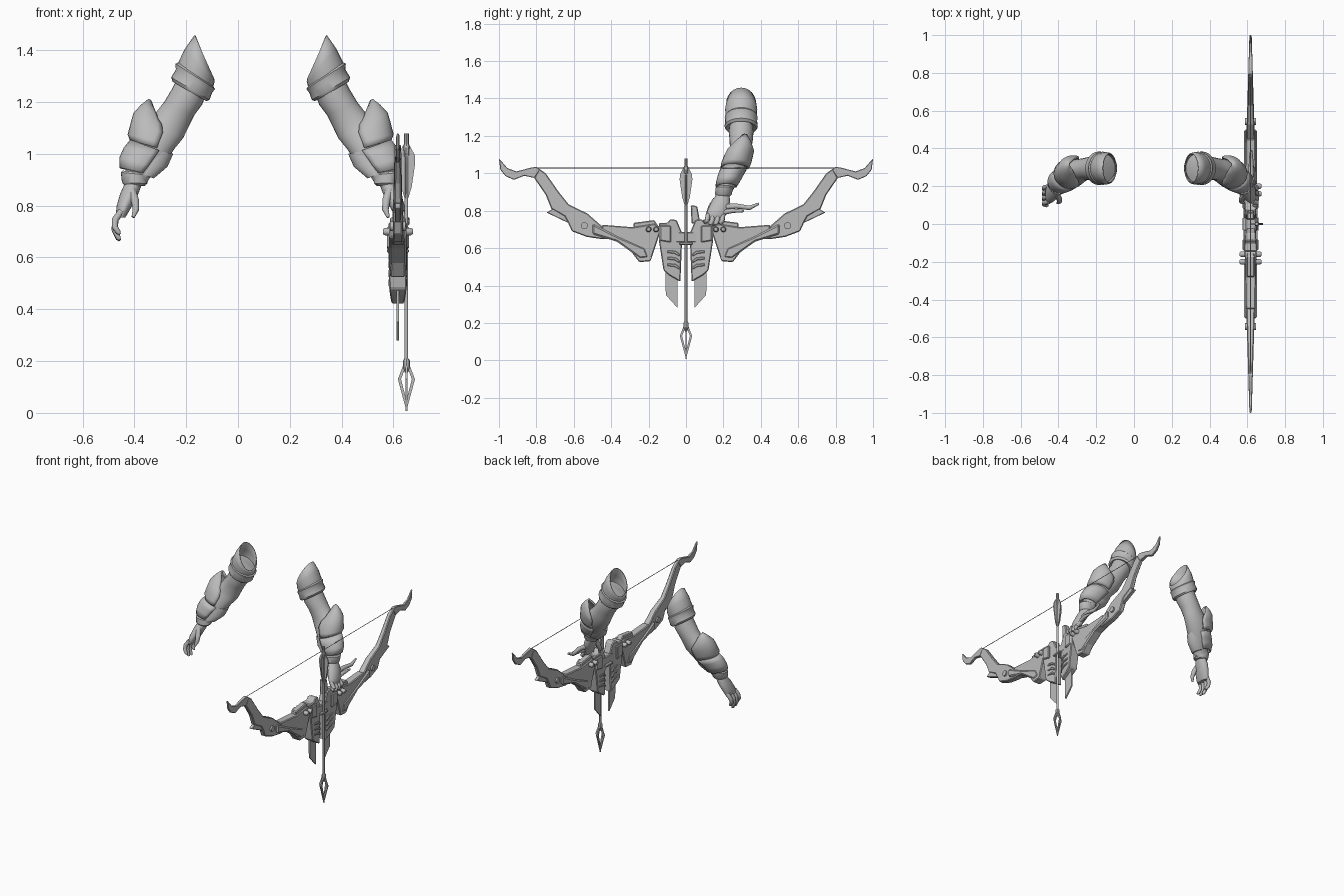
import bpy, bmesh, math
from mathutils import Vector

grey = bpy.data.materials.new("mid_grey")
grey.diffuse_color = (0.5, 0.5, 0.5, 1)
BX = 0.617   # plane of the bow
AX = 0.65    # axis of the arrow


def finish(name, bm, smooth=None, loc=(0, 0, 0), rot=0):
    bmesh.ops.recalc_face_normals(bm, faces=bm.faces)
    me = bpy.data.meshes.new(name)
    bm.to_mesh(me)
    bm.free()
    me.materials.append(grey)
    if smooth:
        me.shade_smooth()
        me.set_sharp_from_angle(angle=math.radians(smooth))
    ob = bpy.data.objects.new(name, me)
    ob.location = loc
    ob.rotation_euler = (0, 0, rot)
    bpy.context.collection.objects.link(ob)
    return ob


def prism(name, pts, t, s=1, x=BX, rot=0, bevel=0.005):
    """Outline in y, z extruded along x; t is a half thickness or a function of y."""
    half = t if callable(t) else (lambda y: t)
    bm = bmesh.new()
    a = [bm.verts.new((-half(y), s * y, z)) for y, z in pts]
    b = [bm.verts.new((half(y), s * y, z)) for y, z in pts]
    bm.faces.new(a)
    bm.faces.new(b)
    n = len(pts)
    for i in range(n):
        j = (i + 1) % n
        bm.faces.new((a[i], a[j], b[j], b[i]))
    ob = finish(name, bm, loc=(x, 0, 0), rot=rot)
    if bevel:
        m = ob.modifiers.new("bevel", 'BEVEL')
        m.width = bevel
        m.segments = 1
    return ob


def loft(name, rings, mx, arc=None, solid=0, n=24):
    """Rings given as outer x, z, inner x, z, then y centre and y radius."""
    bm = bmesh.new()
    rows = []
    for xl, zl, xr, zr, yc, ry in rings:
        row = []
        for i in range(n + (1 if arc else 0)):
            a = math.radians(-arc + 2 * arc * i / n) if arc else math.tau * i / n
            k = math.cos(a) / 2
            x = (xl + xr) / 2 + (xl - xr) * k
            z = (zl + zr) / 2 + (zl - zr) * k
            row.append(bm.verts.new((mx(x), yc + ry * math.sin(a), z)))
        rows.append(row)
    for p, q in zip(rows, rows[1:]):
        for i in range(n):
            j = (i + 1) % len(p)
            bm.faces.new((p[i], p[j], q[j], q[i]))
    if not arc and not solid:
        bm.faces.new(rows[0])
        bm.faces.new(rows[-1])
    ob = finish(name, bm, smooth=40)
    if solid:
        m = ob.modifiers.new("shell", 'SOLIDIFY')
        m.thickness = solid
        m.offset = -1 if not arc else 0
    return ob


def tube(name, pts, radii, n=10, smooth=40):
    """Round bar through points with a radius at each."""
    P = [Vector(p) for p in pts]
    bm = bmesh.new()
    rows = []
    for i, p in enumerate(P):
        d = (P[min(i + 1, len(P) - 1)] - P[max(i - 1, 0)]).normalized()
        u = d.orthogonal().normalized() if i == 0 else (u - d * u.dot(d)).normalized()
        v = d.cross(u)
        rows.append([bm.verts.new(p + radii[i] * (u * math.cos(math.tau * k / n) + v * math.sin(math.tau * k / n)))
                     for k in range(n)])
    for p, q in zip(rows, rows[1:]):
        for k in range(n):
            bm.faces.new((p[k], p[(k + 1) % n], q[(k + 1) % n], q[k]))
    bm.faces.new(rows[0])
    bm.faces.new(rows[-1])
    return finish(name, bm, smooth=smooth)


# Arms: same armour on both sides, mirrored about x = 0.0875
for side, mx in (("left", lambda x: x), ("right", lambda x: 0.175 - x)):
    loft(side + "_sleeve", [(-.168, 1.458, -.092, 1.29, .295, .08), (-.205, 1.405, -.09, 1.28, .295, .086),
                            (-.232, 1.35, -.095, 1.26, .295, .083), (-.24, 1.32, -.105, 1.24, .295, .08)],
         mx, solid=.006)
    loft(side + "_cuff", [(-.232, 1.352, -.098, 1.265, .295, .08), (-.241, 1.348, -.089, 1.25, .295, .088),
                          (-.24, 1.325, -.1, 1.235, .295, .085), (-.258, 1.295, -.11, 1.208, .295, .089),
                          (-.252, 1.278, -.122, 1.203, .295, .082), (-.24, 1.285, -.13, 1.21, .295, .06)], mx)
    loft(side + "_arm", [(-.225, 1.31, -.12, 1.24, .295, .06), (-.255, 1.25, -.138, 1.19, .295, .066),
                         (-.285, 1.2, -.168, 1.15, .295, .062), (-.32, 1.155, -.193, 1.1, .292, .057),
                         (-.36, 1.12, -.212, 1.06, .285, .06), (-.395, 1.06, -.245, 1.02, .265, .064),
                         (-.42, 1.0, -.285, .96, .24, .056), (-.435, .94, -.335, .915, .213, .045),
                         (-.435, .875, -.36, .875, .2, .035)], mx)
    # Outer plates on the elbow and forearm
    loft(side + "_elbow_plate", [(-.342, 1.207, -.336, 1.2, .315, .008), (-.37, 1.185, -.29, 1.13, .305, .04),
                                 (-.398, 1.155, -.245, 1.085, .292, .066), (-.408, 1.12, -.235, 1.06, .28, .071),
                                 (-.42, 1.075, -.25, 1.03, .268, .074), (-.41, 1.05, -.265, 1.01, .26, .07)],
         mx, arc=110, solid=.012, n=16)
    loft(side + "_forearm_plate", [(-.412, 1.05, -.27, 1.0, .255, .064), (-.436, 1.02, -.29, .97, .24, .062),
                                   (-.452, .985, -.31, .945, .228, .058), (-.452, .945, -.34, .92, .215, .052)],
         mx, arc=120, solid=.012, n=16)
    loft(side + "_inner_plate", [(-.4, 1.03, -.25, 1.0, .25, .05), (-.41, .98, -.272, .95, .235, .05),
                                 (-.42, .94, -.325, .905, .215, .043)], mx)
    loft(side + "_wrist_band", [(-.445, .935, -.358, .925, .205, .04), (-.452, .928, -.35, .918, .205, .047),
                                (-.448, .89, -.35, .885, .2, .045), (-.44, .88, -.36, .878, .2, .038)], mx)
    loft(side + "_hand", [(-.435, .89, -.37, .885, .198, .035), (-.455, .845, -.385, .845, .185, .05),
                          (-.468, .8, -.408, .8, .168, .054), (-.472, .765, -.425, .77, .158, .05),
                          (-.465, .752, -.435, .755, .156, .044)], mx)
    # Fingers and thumb
    tips = (.69, .668, .665, .69) if side == "left" else (.735, .72, .72, .73)
    for i, tip in enumerate(tips):
        y = .118 + .027 * i
        tube(f"{side}_finger_{i + 1}", [(mx(-.45), y, .78), (mx(-.474), y - .006, .745),
                                        (mx(-.476), y - .014, (.745 + tip) / 2),
                                        (mx(-.462), y - .02, tip + .008), (mx(-.456), y - .021, tip)],
             [.012, .0135, .012, .01, .005])
    tube(side + "_thumb", [(mx(-.41), .16, .86), (mx(-.397), .135, .82), (mx(-.394), .12, .785),
                           (mx(-.405), .11, .755)], [.016, .016, .013, .006])

# Extended fingers of the hand on the bow
tube("pointing_finger_upper", [(.61, .2, .82), (.62, .27, .825), (.62, .34, .815), (.62, .39, .838)],
     [.016, .014, .012, .006])
tube("pointing_finger_lower", [(.62, .19, .79), (.63, .25, .8), (.63, .31, .798)], [.015, .012, .006])

# Bow limbs, the same on both sides
taper = lambda y: max(.005, .036 - .030 * y)
for s, e in ((1, "back"), (-1, "front")):
    prism(e + "_limb_tip", [(.78, 1.02), (.8, 1.035), (.83, 1.03), (.907, 1.01), (.955, 1.028), (1.0, 1.08),
                            (.993, 1.02), (.965, .985), (.92, .965), (.865, .987), (.81, .975)], taper, s, bevel=.003)
    prism(e + "_outer_limb", [(.75, 1.0), (.785, 1.025), (.812, .975), (.75, .885), (.72, .81), (.64, .765),
                              (.6, .80), (.68, .90)], taper, s)
    prism(e + "_limb_spike", [(.69, .825), (.745, .79), (.63, .735), (.6, .77)], .012, s, bevel=.003)
    prism(e + "_middle_limb", [(.69, .84), (.64, .84), (.527, .785), (.447, .715), (.38, .71), (.36, .65),
                               (.447, .648), (.53, .66), (.61, .69), (.635, .745)], taper, s)
    prism(e + "_inner_limb", [(.45, .725), (.285, .712), (.17, .73), (.13, .71), (.15, .65), (.19, .53), (.25, .525),
                              (.3, .59), (.36, .65), (.45, .65)], lambda y: .034 - .02 * y, s)
    prism(e + "_limb_ridge", [(.5, .73), (.36, .66), (.22, .6), (.2, .55), (.245, .545), (.37, .635), (.5, .675)],
          .034, s, bevel=.008)
    prism(e + "_limb_rail", [(.28, .735), (.17, .75), (.15, .72), (.28, .70)], .02, s)
    # Round joint and side pins
    tube(e + "_joint", [(BX - .03, s * .543, .72), (BX + .03, s * .543, .72)], [.019, .019], 12)
    for y, r in ((.16, .015), (.2, .015)):
        tube(e + "_pin", [(BX - .058, s * y, .70), (BX - .05, s * y, .70), (BX + .05, s * y, .70),
                          (BX + .058, s * y, .70)], [.01, r, r, .01], 12)
    tube(e + "_foot_pin", [(BX - .03, s * .2, .55), (BX + .03, s * .2, .55)], [.015, .015], 10)
    # Riser half, hanging blade and ribs
    prism(e + "_riser", [(.025, .69), (.05, .75), (.085, .755), (.1, .735), (.145, .735), (.145, .64), (.12, .48),
                         (.09, .455), (.03, .42), (.022, .62)], lambda y: .022 + .1 * y, s)
    prism(e + "_riser_block", [(.08, .72), (.14, .72), (.14, .64), (.08, .63)], .042, s)
    prism(e + "_hanging_blade", [(.045, .45), (.11, .48), (.108, .35), (.045, .28)], .005, s, bevel=0)
    for i in range(3):
        z = .505 + i * .035
        prism(e + "_rib", [(.035, z - .02), (.06, z - .005), (.1, z), (.1, z + .013), (.055, z + .01),
                           (.035, z - .005)], .036, s, bevel=.003)

# Middle of the riser
prism("riser_bridge", [(-.06, .685), (.06, .685), (.06, .63), (-.06, .63)], .028)
prism("arrow_rest", [(-.035, .632), (.035, .632), (.035, .618), (-.035, .618)], .042, bevel=.003)
prism("grip_post", [(.025, .83), (.06, .825), (.075, .74), (.03, .73)], .018)

# Bowstring
tube("bowstring", [(BX, -.81, 1.028), (BX, .81, 1.028)], [.002, .002], 6)

# Arrow pointing down
tube("arrow_shaft", [(AX, 0, .17), (AX, 0, 1.0)], [.007, .007], 10)
tube("arrow_collar", [(AX, 0, .155), (AX, 0, .175), (AX, 0, .2), (AX, 0, .21)], [.006, .014, .014, .008], 8, 30)
tube("arrow_point", [(AX, 0, .008), (AX, 0, .05)], [.001, .009], 4, None)
tube("arrow_nock", [(AX, 0, .99), (AX, 0, 1.03), (AX, 0, 1.04), (AX, 0, 1.078)], [.01, .013, .009, .009], 8, 30)
for k in range(4):
    a = k * math.pi / 2
    prism("arrow_blade", [(0, .008), (.033, .13), (.012, .185), (.006, .17), (.021, .13), (.004, .065)],
          .004, 1, AX, a, 0)
    prism("arrow_vane", [(.004, .82), (.02, .87), (.034, .965), (.032, .995), (.014, 1.03), (.004, 1.03)],
          .003, 1, AX, a, 0)
